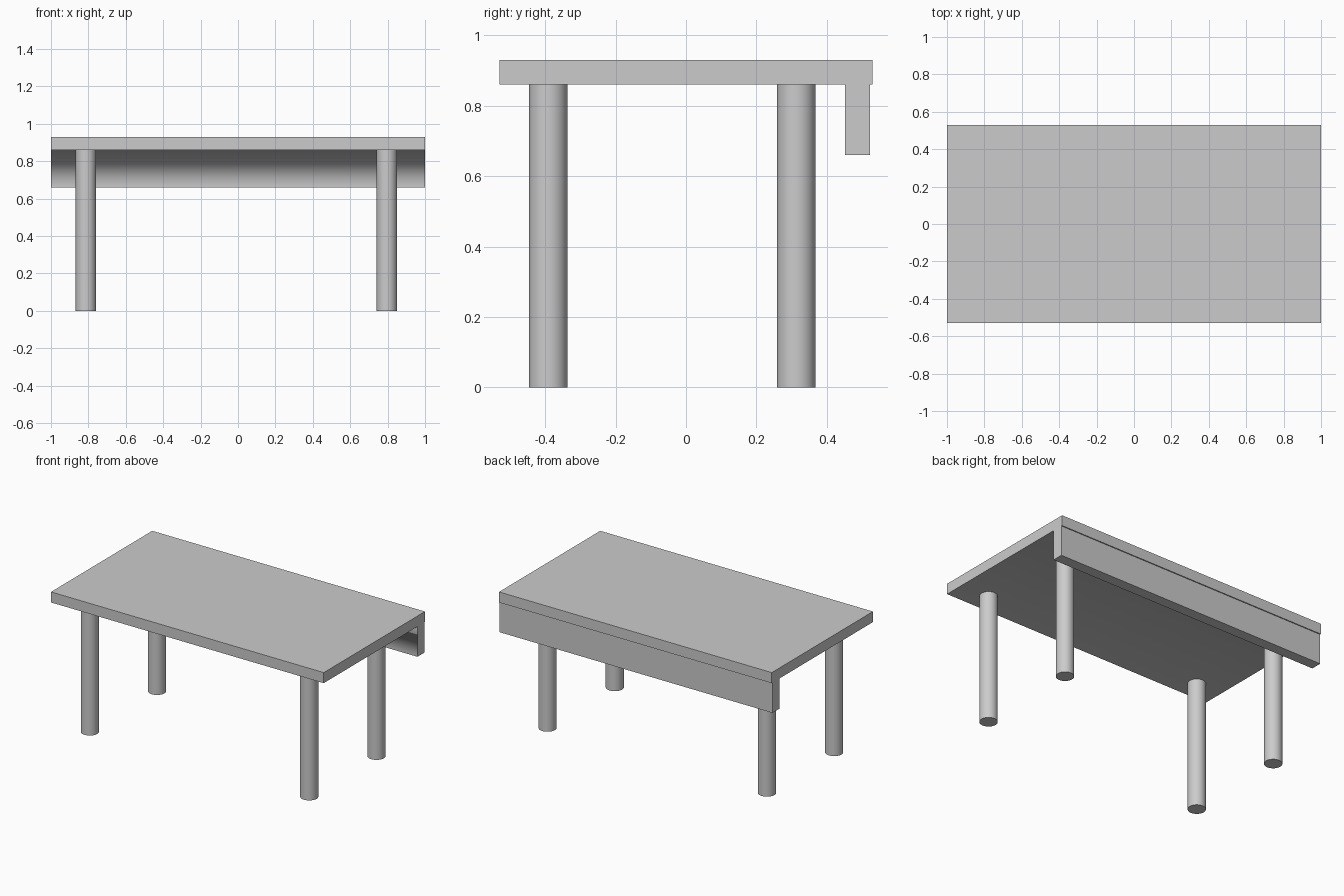
import bpy, bmesh

cube = bpy.data.objects.get("Cube")
if cube:
    bpy.data.objects.remove(cube, do_unlink=True)

GREY = 0.6
mat = bpy.data.materials.new("light grey")
mat.use_nodes = True
colour = (GREY, GREY, GREY, 1)
mat.diffuse_color = colour
mat.node_tree.nodes["Principled BSDF"].inputs["Base Color"].default_value = colour


def add_object(name, bm):
    bmesh.ops.recalc_face_normals(bm, faces=bm.faces)
    mesh = bpy.data.meshes.new(name)
    bm.to_mesh(mesh)
    bm.free()
    mesh.materials.append(mat)
    obj = bpy.data.objects.new(name, mesh)
    bpy.context.collection.objects.link(obj)
    return obj


# Table top with its hanging back panel: one side profile extruded along x
TOP, UNDER, DROP = 0.93, 0.86, 0.66
INNER, OUTER, EDGE = 0.451, 0.523, 0.53
profile = [(-EDGE, UNDER), (INNER, UNDER), (INNER, DROP), (OUTER, DROP),
           (OUTER, UNDER), (EDGE, UNDER), (EDGE, TOP), (-EDGE, TOP)]
bm = bmesh.new()
end = bm.faces.new([bm.verts.new((-1, y, z)) for y, z in profile])
extruded = bmesh.ops.extrude_face_region(bm, geom=[end])["geom"]
for v in extruded:
    if isinstance(v, bmesh.types.BMVert):
        v.co.x = 1

# Only the inner corner between underside and panel is shaded smoothly
for f in bm.faces:
    f.smooth = True
for e in bm.edges:
    e.smooth = all(abs(v.co.y - INNER) < 0.001 and abs(v.co.z - UNDER) < 0.001
                   for v in e.verts)
table_top = add_object("table_top", bm)
weighted = table_top.modifiers.new("weighted normals", 'WEIGHTED_NORMAL')
weighted.mode = 'FACE_AREA'
weighted.keep_sharp = True

# Four round legs
RADIUS = 0.0545
for side, x in (("right", -0.813), ("left", 0.796)):
    for place, y in (("front", -0.391), ("back", 0.313)):
        bm = bmesh.new()
        bmesh.ops.create_cone(bm, cap_ends=True, segments=32, radius1=RADIUS,
                              radius2=RADIUS, depth=UNDER)
        bmesh.ops.translate(bm, verts=bm.verts, vec=(x, y, UNDER / 2))
        for f in bm.faces:
            f.smooth = len(f.verts) == 4
        for e in bm.edges:
            e.smooth = all(len(f.verts) == 4 for f in e.link_faces)
        add_object(f"{place}_{side}_leg", bm)
